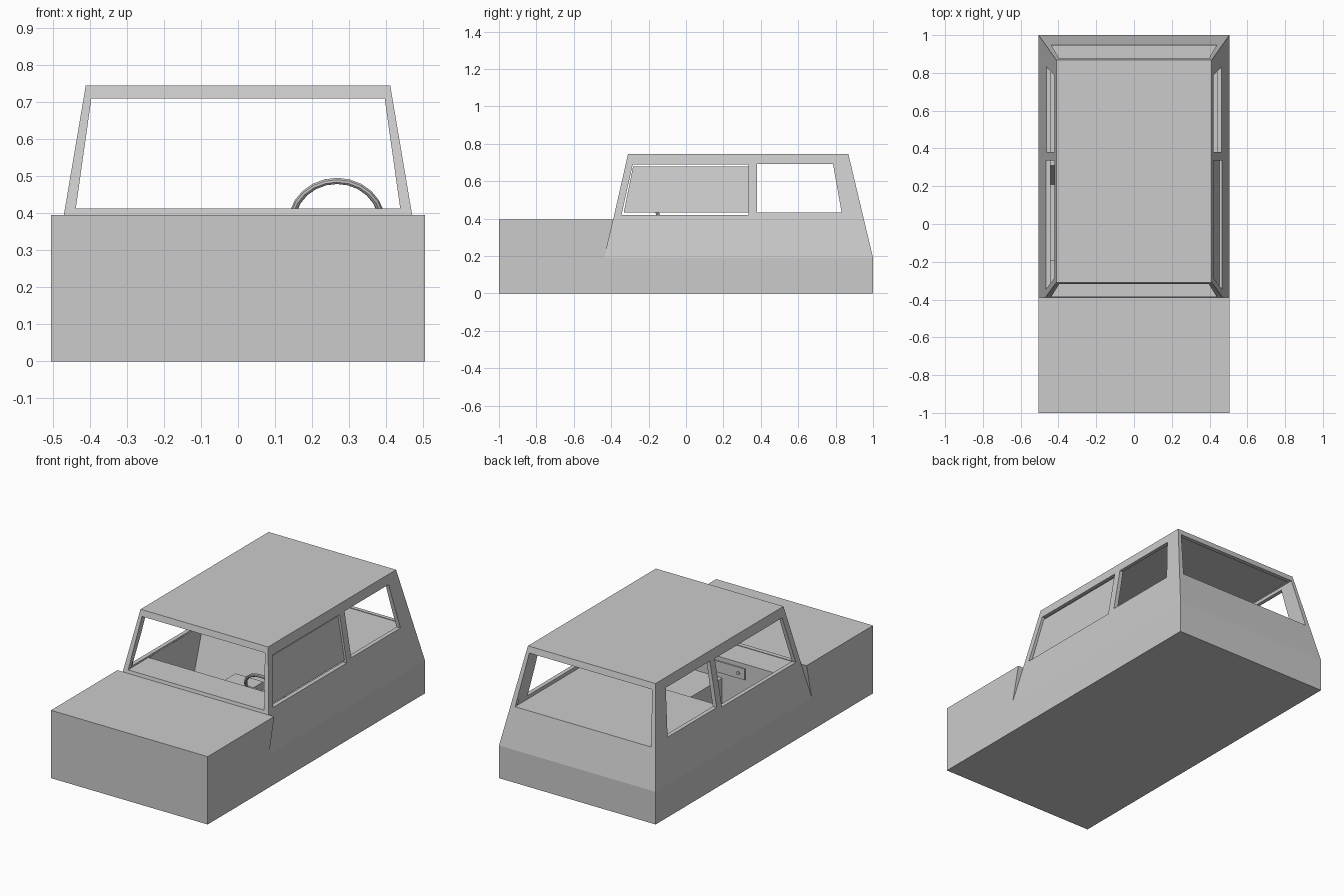
import bpy, bmesh
from math import radians
from mathutils import Vector

if "Cube" in bpy.data.objects:
    bpy.data.objects.remove(bpy.data.objects["Cube"])


def make(name, bm):
    bmesh.ops.recalc_face_normals(bm, faces=bm.faces)
    me = bpy.data.meshes.new(name)
    bm.to_mesh(me)
    bm.free()
    ob = bpy.data.objects.new(name, me)
    bpy.context.collection.objects.link(ob)
    return ob


def loft(name, rings):
    """Solid through equal-length rings of points, capped at both ends."""
    bm = bmesh.new()
    vs = [[bm.verts.new(p) for p in r] for r in rings]
    n = len(rings[0])
    for a, b in zip(vs, vs[1:]):
        for i in range(n):
            bm.faces.new((a[i], a[(i + 1) % n], b[(i + 1) % n], b[i]))
    bm.faces.new(vs[0])
    bm.faces.new(vs[-1])
    return make(name, bm)


def rect(hx, y0, y1, z):
    return [(-hx, y0, z), (hx, y0, z), (hx, y1, z), (-hx, y1, z)]


def prism_x(name, yz, x0, x1):
    return loft(name, [[(x, y, z) for y, z in yz] for x in (x0, x1)])


def box(name, x0, x1, y0, y1, z0, z1):
    return prism_x(name, [(y0, z0), (y1, z0), (y1, z1), (y0, z1)], x0, x1)


def rod(name, a, b, r, sides=12):
    a, b = Vector(a), Vector(b)
    bpy.ops.mesh.primitive_cylinder_add(vertices=sides, radius=r, depth=(b - a).length,
                                        location=(a + b) / 2)
    ob = bpy.context.object
    ob.rotation_euler = (b - a).to_track_quat('Z', 'Y').to_euler()
    ob.name = name
    return ob


def cut(ob, cutter):
    cutter.hide_render = True
    m = ob.modifiers.new("cut", 'BOOLEAN')
    m.operation, m.solver, m.object = 'DIFFERENCE', 'EXACT', cutter
    bpy.context.view_layer.objects.active = ob
    bpy.ops.object.modifier_apply(modifier=m.name)
    bpy.data.objects.remove(cutter)


# Bonnet block with its slanted rear end
prism_x("hood", [(-1, 0), (-.436, 0), (-.436, .19), (-.388, .395), (-1, .395)], -.505, .505)

# Cabin: straight lower sides, tapering to the roof
cabin = loft("cabin", [rect(.505, -.436, 1, 0), rect(.505, -.436, 1, .19),
                       rect(.411, -.31, .868, .745)])

# Hollow interior above the dash and luggage shelf
cut(cabin, loft("interior_cutter", [rect(.443, -.36, .925, .41), rect(.392, -.287, .85, .715)]))

# Footwell between dash and rear seat back
cut(cabin, prism_x("footwell_cutter", [(-.19, .1), (.21, .1), (.315, .43), (-.19, .43)],
                   -.442, .442))

# Windscreen and rear window
wind = [(-.438, .413), (.438, .413), (.396, .71), (-.396, .71)]
cut(cabin, loft("windscreen_cutter", [[(x, y, z) for x, z in wind] for y in (-.6, 1.2)]))

# Side windows, cut through both sides
for name, yz in (("front_window_cutter", [(-.345, .42), (.335, .42), (.335, .69), (-.285, .69)]),
                 ("rear_window_cutter", [(.38, .433), (.832, .433), (.786, .692), (.38, .692)])):
    cut(cabin, prism_x(name, yz, -.7, .7))

# Glass pane in the right front window
pane = [(-.333, .432), (.335, .432), (.335, .678), (-.283, .678)]
loft("side_window_pane", [[(.505 - .17 * (z - .19) - d, y, z) for y, z in pane]
                          for d in (.012, .02)])

# Steering wheel, spokes and column
tilt = radians(113)
centre = Vector((.267, -.13, .375))
bpy.ops.mesh.primitive_torus_add(location=centre, rotation=(tilt, 0, 0), major_segments=24,
                                 minor_segments=8, major_radius=.122, minor_radius=.009)
bpy.context.object.name = "steering_wheel"
for s in (-1, 1):
    rod("wheel_spoke", centre, centre + Vector((s * .12, 0, 0)), .007, 8)
rod("steering_column", centre, centre + Vector((0, -.09, -.038)), .016)

# Glove box door with knob, and centre console
box("glove_box", -.25, -.03, -.195, -.183, .32, .385)
rod("glove_box_knob", (-.21, -.184, .352), (-.21, -.175, .352), .009)
box("centre_console", -.1, .08, -.195, .12, .1, .29)
